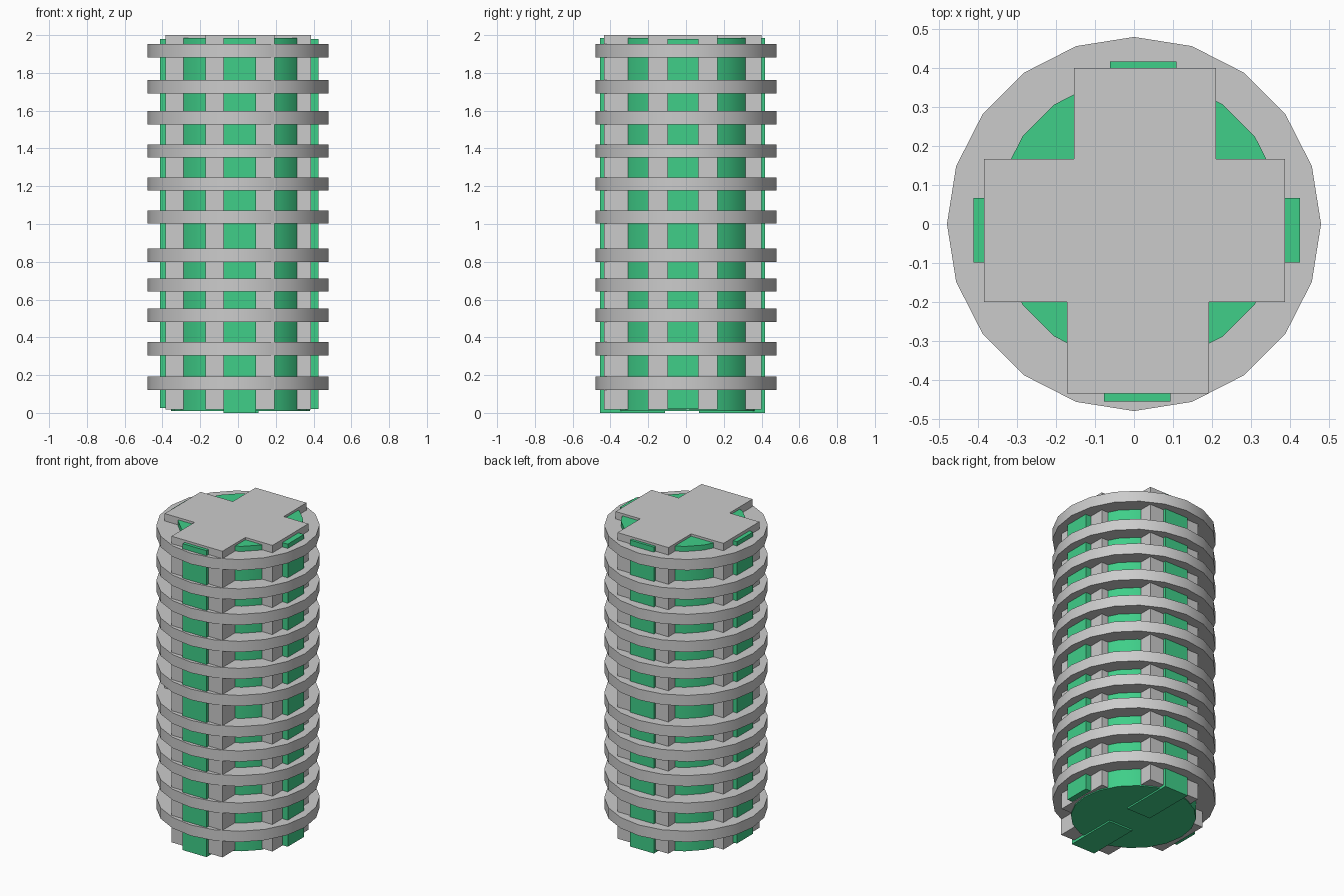
import bpy, bmesh, math

if "Cube" in bpy.data.objects:
    bpy.data.objects.remove(bpy.data.objects["Cube"])

green = bpy.data.materials.new("green")
green.diffuse_color = (0.05, 0.62, 0.25, 1)
green.use_nodes = True
green.node_tree.nodes["Principled BSDF"].inputs["Base Color"].default_value = green.diffuse_color


def finish(name, bm, mat=None, smooth=False):
    bmesh.ops.recalc_face_normals(bm, faces=bm.faces)
    me = bpy.data.meshes.new(name)
    bm.to_mesh(me)
    bm.free()
    ob = bpy.data.objects.new(name, me)
    bpy.context.collection.objects.link(ob)
    if mat:
        me.materials.append(mat)
    if smooth:
        bpy.ops.object.select_all(action='DESELECT')
        ob.select_set(True)
        bpy.context.view_layer.objects.active = ob
        bpy.ops.object.shade_smooth_by_angle(angle=math.radians(30))
    return ob


def prism(name, points, z0, z1, mat=None, smooth=False):
    """Extrude a flat outline from z0 to z1."""
    bm = bmesh.new()
    face = bm.faces.new([bm.verts.new((x, y, z0)) for x, y in points])
    top = bmesh.ops.extrude_face_region(bm, geom=[face])["geom"]
    for v in top:
        if isinstance(v, bmesh.types.BMVert):
            v.co.z = z1
    return finish(name, bm, mat, smooth)


def circle(r, cx=0, cy=0, n=20):
    return [(cx + r * math.cos(math.tau * i / n), cy + r * math.sin(math.tau * i / n))
            for i in range(n)]


def box(name, x0, x1, y0, y1, z0, z1, mat=None):
    return prism(name, [(x0, y0), (x1, y0), (x1, y1), (x0, y1)], z0, z1, mat)


# Inner green cylinder
prism("core_cylinder", circle(0.368, 0.012, 0.009), 0.01, 1.985, green, True)

# Grey cross-shaped column
prism("cross_column", [
    (-0.172, -0.435), (0.193, -0.435), (0.193, -0.20), (0.387, -0.20),
    (0.387, 0.167), (0.211, 0.167), (0.211, 0.40), (-0.154, 0.40),
    (-0.154, 0.167), (-0.385, 0.167), (-0.385, -0.20), (-0.172, -0.20)], 0.017, 2.0)

# Green strips showing through the ends of the cross
box("front_strip", -0.077, 0.094, -0.456, -0.11, 0.0, 1.985, green)
box("back_strip", -0.062, 0.109, 0.07, 0.417, 0.0, 1.985, green)
box("left_strip", -0.412, -0.066, -0.099, 0.067, 0.025, 1.98, green)
box("right_strip", 0.08, 0.426, -0.099, 0.067, 0.02, 1.98, green)

# Stack of grey rings
for i, z in enumerate([0.157, 0.34, 0.517, 0.677, 0.835, 1.037,
                       1.212, 1.387, 1.562, 1.727, 1.917]):
    prism(f"ring_{i + 1}", circle(0.48), z - 0.035, z + 0.035, None, True)

# Top ring is open down to the core, so the green shows inside the notches
